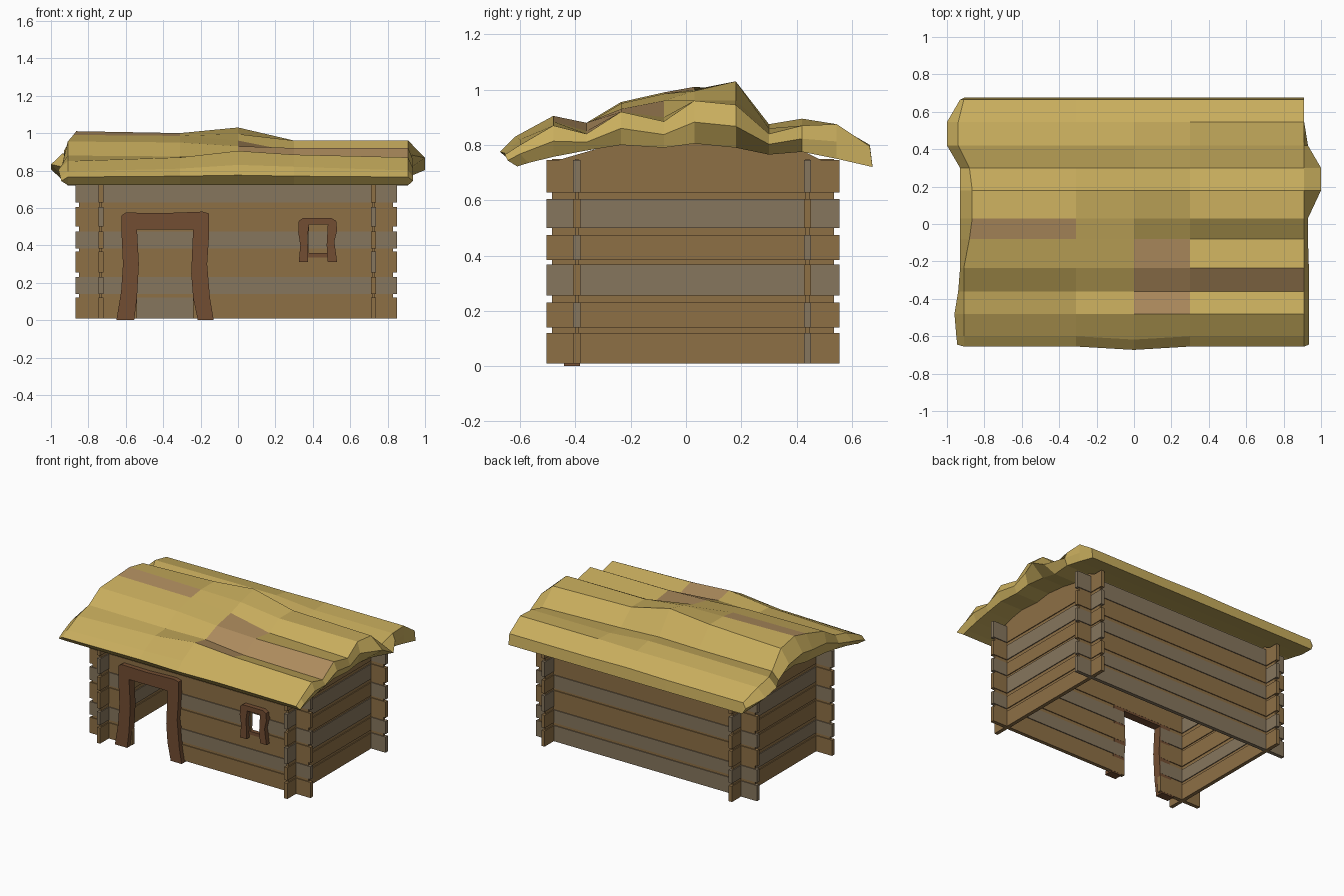
import bpy, bmesh

if "Cube" in bpy.data.objects:
    bpy.data.objects.remove(bpy.data.objects["Cube"])


def material(name, rgb):
    m = bpy.data.materials.new(name)
    m.diffuse_color = (*rgb, 1)
    m.use_nodes = True
    m.node_tree.nodes["Principled BSDF"].inputs["Base Color"].default_value = m.diffuse_color
    return m


BROWN = material("brown_wood", (0.27, 0.16, 0.06))
GREY = material("grey_wood", (0.24, 0.18, 0.11))
TRIM = material("trim_wood", (0.17, 0.075, 0.032))
STRAW = material("straw", (0.58, 0.42, 0.11))
PATCH = material("old_straw", (0.42, 0.26, 0.11))


def finish(name, bm, *mats):
    bmesh.ops.remove_doubles(bm, verts=bm.verts[:], dist=1e-5)
    bmesh.ops.recalc_face_normals(bm, faces=bm.faces[:])
    me = bpy.data.meshes.new(name)
    bm.to_mesh(me)
    bm.free()
    for m in mats:
        me.materials.append(m)
    ob = bpy.data.objects.new(name, me)
    bpy.context.collection.objects.link(ob)
    return ob


def slab(name, outline, axis, centre, thick, mat):
    """Extrude a flat outline (u, z) along y (axis 'y') or x (axis 'x')."""
    bm = bmesh.new()
    rings = []
    for d in (centre - thick / 2, centre + thick / 2):
        rings.append([bm.verts.new((u, d, z) if axis == 'y' else (d, u, z))
                      for u, z in outline])
    bm.faces.new(rings[0])
    bm.faces.new(rings[1])
    n = len(outline)
    for i in range(n):
        j = (i + 1) % n
        bm.faces.new((rings[0][i], rings[0][j], rings[1][j], rings[1][i]))
    return finish(name, bm, mat)


def rect(u0, u1, z0, z1):
    return [(u0, z0), (u1, z0), (u1, z1), (u0, z1)]


def cut(r, hole):
    """Split rectangle r around a rectangular hole."""
    u0, u1, z0, z1 = r
    a0, a1, b0, b1 = hole
    if a0 >= u1 or a1 <= u0 or b0 >= z1 or b1 <= z0:
        return [r]
    lo, hi = max(z0, b0), min(z1, b1)
    parts = [(u0, a0, lo, hi), (a1, u1, lo, hi),
             (u0, u1, z0, lo), (u0, u1, hi, z1)]
    return [p for p in parts if p[1] - p[0] > 1e-4 and p[3] - p[2] > 1e-4]


ROWS = [(0.01, 0.12), (0.14, 0.23), (0.255, 0.367),
        (0.383, 0.475), (0.5, 0.605), (0.628, 0.745)]


def wall(name, axis, pos, u0, u1, colours, holes=()):
    # thin recessed core plus one thicker plank per row
    pieces = [("core", (u0 + 0.02, u1 - 0.02, 0.02, 0.75), 0.014, BROWN)]
    for i, (z0, z1) in enumerate(ROWS):
        pieces.append((f"plank_{i + 1}", (u0, u1, z0, z1), 0.026,
                       GREY if colours[i] == 'G' else BROWN))
    for label, r, thick, mat in pieces:
        parts = [r]
        for h in holes:
            parts = [q for p in parts for q in cut(p, h)]
        for p in parts:
            slab(f"{name}_{label}", rect(*p), axis, pos, thick, mat)


# Walls, crossing at the corners
DOOR = (-0.54, -0.24, -0.1, 0.49)
WINDOW = (0.38, 0.48, 0.335, 0.51)
wall("front_wall", 'y', -0.395, -0.87, 0.85, "BGBGBG", (DOOR, WINDOW))
wall("back_wall", 'y', 0.44, -0.87, 0.85, "GGBGBG")
wall("left_wall", 'x', -0.733, -0.505, 0.555, "BGBBGB")
wall("right_wall", 'x', 0.725, -0.505, 0.555, "BBGBGB")

# Low gables closing the gap below the roof
for side, x in (("left", -0.733), ("right", 0.725)):
    slab(side + "_gable", [(-0.48, 0.74), (0.5, 0.74), (0.42, 0.78), (0.18, 0.795),
                           (0.03, 0.81), (-0.24, 0.81)], 'x', x, 0.024, BROWN)

# Door frame with flared posts
slab("door_frame", [
    (-0.65, 0), (-0.625, 0.15), (-0.615, 0.3), (-0.622, 0.45), (-0.622, 0.56),
    (-0.6, 0.575), (-0.4, 0.572), (-0.19, 0.58), (-0.155, 0.57), (-0.155, 0.45),
    (-0.165, 0.3), (-0.15, 0.12), (-0.13, 0), (-0.215, 0), (-0.24, 0.12),
    (-0.25, 0.25), (-0.24, 0.485), (-0.54, 0.485), (-0.53, 0.3), (-0.54, 0.12),
    (-0.555, 0)], 'y', -0.412, 0.058, TRIM)

# Window frame and sill
slab("window_frame", [
    (0.325, 0.31), (0.333, 0.4), (0.322, 0.47), (0.325, 0.53), (0.345, 0.545),
    (0.5, 0.545), (0.525, 0.53), (0.53, 0.48), (0.515, 0.42), (0.53, 0.31),
    (0.48, 0.31), (0.474, 0.4), (0.48, 0.51), (0.38, 0.51), (0.372, 0.45),
    (0.375, 0.31)], 'y', -0.412, 0.058, TRIM)
slab("window_sill", rect(0.37, 0.48, 0.335, 0.358), 'y', -0.4, 0.03, TRIM)

# Roof: wavy thatch, one height profile per station along x
YS = [-0.655, -0.60, -0.48, -0.36, -0.235, -0.08, 0.03, 0.18, 0.30, 0.42, 0.545, 0.665]
BOT = [0.722, 0.735, 0.757, 0.78, 0.80, 0.79, 0.805, 0.79, 0.765, 0.775, 0.75, 0.72]
TOP = {
    -0.91: [.765, .795, .85, .88, .955, .99, 1.01, .98, .87, .89, .865, .795],
    -0.31: [.77, .81, .87, .875, .95, .985, 1.0, 1.0, .87, .895, .87, .795],
    0.0: [.775, .83, .905, .88, .93, .96, .995, 1.03, .875, .895, .87, .80],
    0.30: [.77, .82, .885, .85, .92, .90, .96, .96, .86, .87, .875, .795],
    0.91: [.765, .80, .87, .84, .92, .885, .96, .945, .84, .87, .875, .795],
}
XL = [-0.945, -0.95, -0.96, -0.94, -0.93, -0.93, -0.93, -0.93, -0.93, -1.0, -1.0, -0.93]
XR = [0.935, 0.935, 0.935, 0.935, 0.935, 0.93, 0.93, 1.0, 1.0, 0.93, 0.91, 0.91]
LEFT_IN = [0, 0, 0, 0, 0, 0.03, 0.045, 0.045, 0.03, -0.03, -0.03, 0]
EAVE = {0.0: -0.018}
n = len(YS)


def station(x, tops):
    top, bot = [], []
    for i, y in enumerate(YS):
        xx = x + (LEFT_IN[i] if x < -0.9 else 0)
        top.append((xx, y + (EAVE.get(x, 0) if i < 2 else 0), tops[i]))
        yb = -0.61 if i == 0 else 0.675 if i == n - 1 else -0.57 if i == 1 else y
        bot.append((xx, yb, BOT[i]))
    return top, bot


def lip(xs, ref):
    # blunt outward edge halfway through the thickness
    line = [(xs[i], YS[i] + (0.01 if i == 0 else 0),
             ref[i] * 0.5 + BOT[i] * 0.5) for i in range(n)]
    return line, line


stations = [station(x, t) for x, t in TOP.items()]
stations.insert(0, lip(XL, TOP[-0.91]))
stations.append(lip(XR, TOP[0.91]))
bm = bmesh.new()
grid = []
for k, (top, bot) in enumerate(stations):
    t = [bm.verts.new(p) for p in top]
    end = k in (0, len(stations) - 1)
    grid.append((t, t if end else [bm.verts.new(p) for p in bot]))
PATCHES = {(1, 5), (3, 2), (3, 3), (3, 4), (4, 3)}
for k in range(len(grid) - 1):
    (ta, ba), (tb, bb) = grid[k], grid[k + 1]
    for i in range(n - 1):
        f = bm.faces.new((ta[i], tb[i], tb[i + 1], ta[i + 1]))
        f.material_index = 1 if (k, i) in PATCHES else 0
        bm.faces.new((ba[i], ba[i + 1], bb[i + 1], bb[i]))
    for i in (0, n - 1):
        ring = list(dict.fromkeys((ta[i], tb[i], bb[i], ba[i])))
        bm.faces.new(ring)
finish("thatched_roof", bm, STRAW, PATCH)
